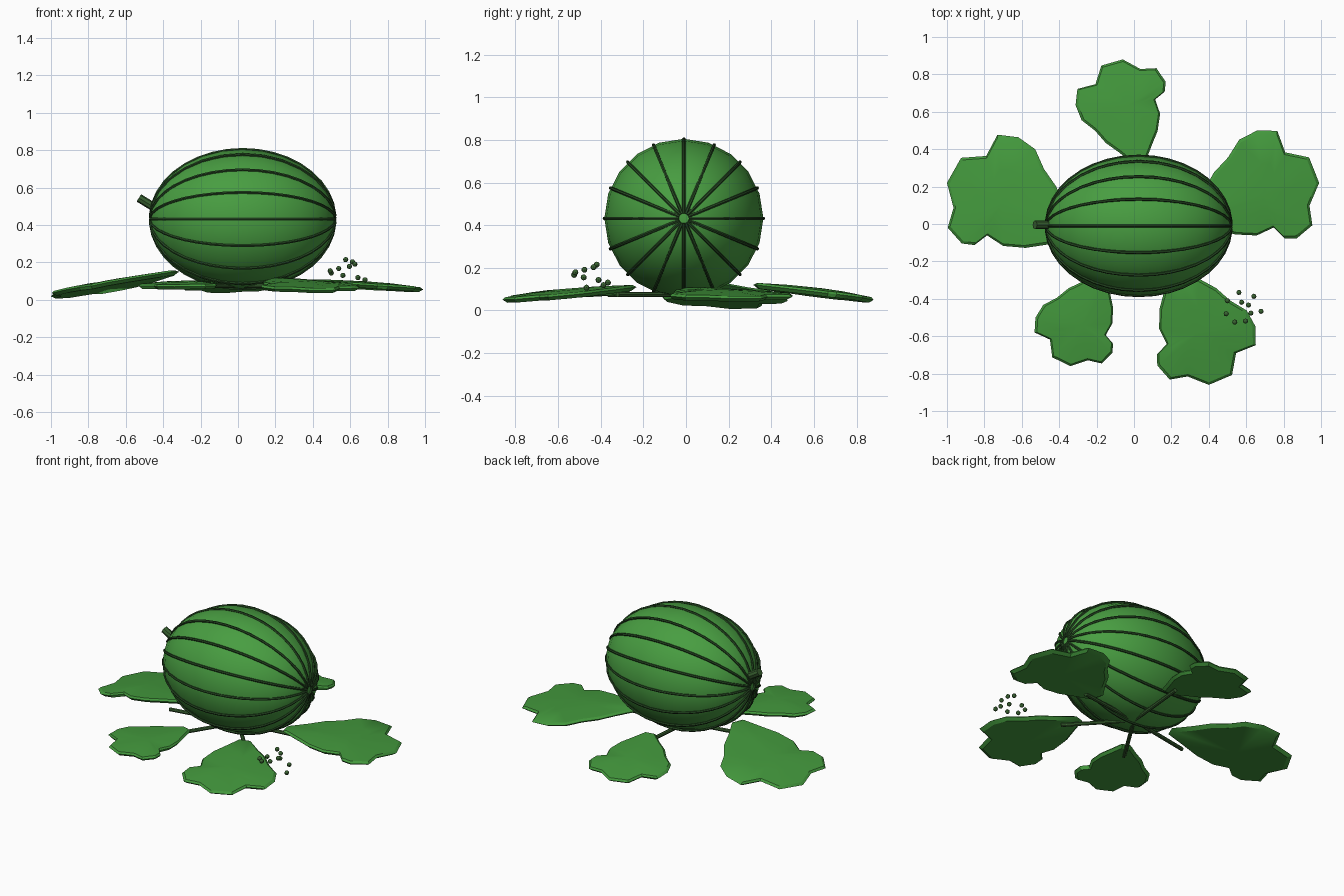
import bpy, bmesh
from math import sin, cos, pi, radians
from mathutils import Vector, Matrix

if "Cube" in bpy.data.objects:
    bpy.data.objects.remove(bpy.data.objects["Cube"])


def material(name, rgb):
    m = bpy.data.materials.new(name)
    m.use_nodes = True
    m.diffuse_color = (*rgb, 1)
    m.node_tree.nodes["Principled BSDF"].inputs["Base Color"].default_value = (*rgb, 1)
    return m


RIND = material("rind green", (0.065, 0.34, 0.053))
LEAF = material("leaf green", (0.055, 0.31, 0.045))
DARK = material("dark stripe green", (0.02, 0.07, 0.017))
STEM = material("stem green", (0.04, 0.12, 0.03))


def finish(name, bm, mat, angle=40):
    bmesh.ops.recalc_face_normals(bm, faces=bm.faces)
    mesh = bpy.data.meshes.new(name)
    bm.to_mesh(mesh)
    bm.free()
    mesh.materials.append(mat)
    obj = bpy.data.objects.new(name, mesh)
    bpy.context.collection.objects.link(obj)
    bpy.ops.object.select_all(action="DESELECT")
    obj.select_set(True)
    bpy.context.view_layer.objects.active = obj
    bpy.ops.object.shade_smooth_by_angle(angle=radians(angle))
    return obj


def add_tube(bm, path, radius, sides):
    """Sweep a regular polygon along a path."""
    rings = []
    for i, p in enumerate(path):
        d = path[min(i + 1, len(path) - 1)] - path[max(i - 1, 0)]
        turn = d.to_track_quat("Z", "Y")
        rings.append([bm.verts.new(p + turn @ Vector((cos(a), sin(a), 0)) * radius)
                      for a in (2 * pi * k / sides for k in range(sides))])
    for a, b in zip(rings, rings[1:]):
        for k in range(sides):
            n = (k + 1) % sides
            bm.faces.new((a[k], a[n], b[n], b[k]))
    bm.faces.new(rings[0])
    bm.faces.new(rings[-1])


# Fruit body, poles along x
CENTRE = Vector((0.025, -0.01, 0.432))
LENGTH, GIRTH = 0.495, 0.373
bm = bmesh.new()
bmesh.ops.create_uvsphere(bm, u_segments=20, v_segments=14, radius=1)
bm.transform(Matrix.Translation(CENTRE) @ Matrix.Diagonal((LENGTH, GIRTH, GIRTH, 1))
             @ Matrix.Rotation(pi / 2, 4, "Y"))
finish("fruit_body", bm, RIND)

# Thin raised stripes running from pole to pole
bm = bmesh.new()
for s in range(16):
    a = 2 * pi * s / 16
    path = []
    for i in range(19):
        t = pi * (0.02 + 0.96 * i / 18)
        path.append(CENTRE + Vector((LENGTH * cos(t), GIRTH * sin(t) * cos(a),
                                     GIRTH * sin(t) * sin(a))))
    add_tube(bm, path, 0.008, 6)
finish("stripes", bm, DARK)

# Cut stalk at the end of the fruit
bm = bmesh.new()
add_tube(bm, [Vector((-0.40, -0.005, 0.465)), Vector((-0.53, -0.005, 0.545))], 0.023, 8)
finish("fruit_stalk", bm, STEM)

# Three-lobed leaf outline: distance along the midrib, offset to the side
OUTLINE = [(0, 6), (16, 20), (30, 34), (46, 44), (60, 57), (78, 61), (96, 56), (98, 35),
           (118, 25), (121, 0), (107, -18), (105, -36), (88, -44), (77, -41), (70, -29),
           (53, -32), (34, -26), (19, -17), (0, -6)]
MIDDLE = Vector((68, 2, 0)) / 121


def make_leaf(name, base, tip, side):
    base, tip = Vector(base), Vector(tip)
    x = (tip - base).normalized()
    y = Vector((0, 0, 1)).cross(x).normalized()
    z = x.cross(y)
    size = (tip - base).length
    bm = bmesh.new()
    loops = []
    # Underside, rim, bevelled top and gentle dome
    for scale, height in ((0.92, -0.016), (1, 0), (0.95, 0.011), (0.5, 0.02)):
        loop = []
        for u, v in OUTLINE:
            p = MIDDLE + (Vector((u, v, 0)) / 121 - MIDDLE) * scale
            loop.append(bm.verts.new(base + (x * p.x + y * p.y * side) * size + z * height))
        loops.append(loop)
    n = len(OUTLINE)
    for a, b in zip(loops, loops[1:]):
        for k in range(n):
            bm.faces.new((a[k], a[(k + 1) % n], b[(k + 1) % n], b[k]))
    for loop, height in ((loops[0], -0.016), (loops[-1], 0.024)):
        hub = bm.verts.new(base + (x * MIDDLE.x + y * MIDDLE.y * side) * size + z * height)
        for k in range(n):
            bm.faces.new((loop[k], loop[(k + 1) % n], hub))
    finish(name, bm, LEAF, 30)
    # Vine from below the fruit to the leaf
    bm = bmesh.new()
    flat = Vector((base.x, base.y, 0))
    end = flat + flat.normalized() * 0.11
    add_tube(bm, [Vector((0, 0, 0.075)), Vector((end.x, end.y, 0.075))], 0.012, 8)
    finish(name + "_vine", bm, STEM)


make_leaf("front_left_leaf", (0.22, -0.24, 0.11), (0.40, -0.86, 0.05), 1)
make_leaf("front_right_leaf", (-0.17, -0.27, 0.09), (-0.34, -0.76, 0.07), -1)
make_leaf("back_leaf", (0.03, 0.32, 0.12), (-0.06, 0.88, 0.05), 1)
make_leaf("left_leaf", (0.31, 0.04, 0.10), (0.99, 0.22, 0.055), 1)
make_leaf("right_leaf", (-0.33, -0.06, 0.15), (-1.0, 0.22, 0.018), -1)

# Curling tendril of small beads
bm = bmesh.new()
for i in range(10):
    a = radians(82 - 49.5 * i)
    r = 0.042 + 0.0075 * i
    spot = Vector((0.57 + r * cos(a), -0.46 + r * sin(a), 0.215 - 0.012 * i))
    bmesh.ops.create_uvsphere(bm, u_segments=8, v_segments=6, radius=0.014,
                              matrix=Matrix.Translation(spot))
finish("tendril_beads", bm, STEM)
